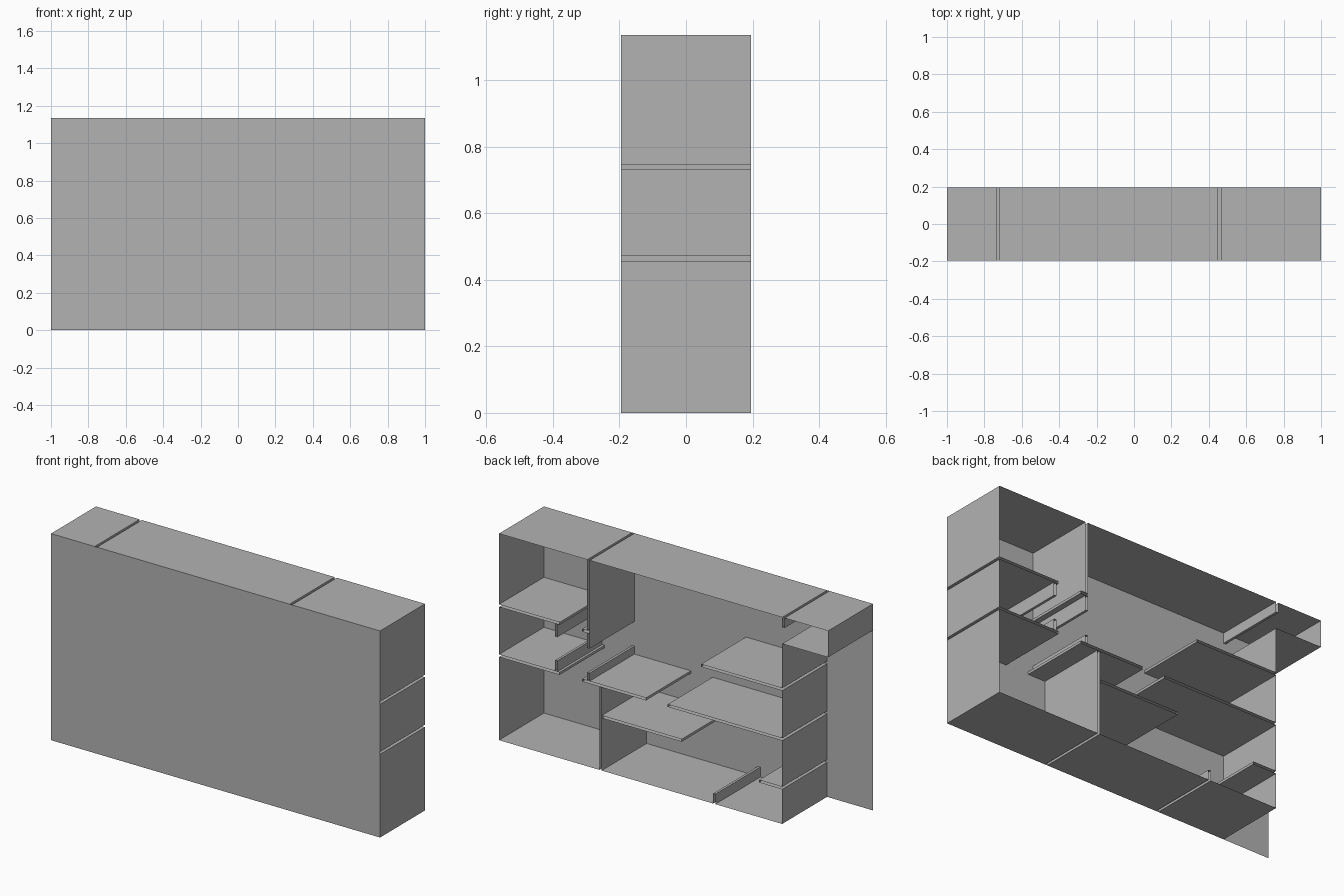
import bpy

cube = bpy.data.objects.get("Cube")
if cube:
    bpy.data.objects.remove(cube, do_unlink=True)

Y = 0.195      # half depth
TOP = 1.135
T = 0.014      # board thickness
LOW, HIGH = 0.457, 0.732   # undersides of the two shelf levels
END = -0.721   # outer wall on the right-hand side

grey = bpy.data.materials.new("plain grey")
grey.use_nodes = True
colour = (0.45, 0.45, 0.45, 1)
grey.diffuse_color = colour
grey.node_tree.nodes["Principled BSDF"].inputs["Base Color"].default_value = colour


def build(name, verts, faces):
    mesh = bpy.data.meshes.new(name)
    mesh.from_pydata(verts, [], faces)
    mesh.materials.append(grey)
    obj = bpy.data.objects.new(name, mesh)
    bpy.context.collection.objects.link(obj)


def strip(name, *lines):
    """Extrude open x-z lines through the depth."""
    verts, faces = [], []
    for line in lines:
        for i, (x, z) in enumerate(line):
            n = len(verts)
            verts += [(x, -Y, z), (x, Y, z)]
            if i:
                faces.append((n - 2, n - 1, n + 1, n))
    build(name, verts, faces)


def shelf(name, x0, x1, z, cap0=True, cap1=True):
    """Hollow board: two sheets joined by caps at the free ends."""
    lines = [[(x0, z), (x1, z)], [(x0, z + T), (x1, z + T)]]
    if cap0:
        lines.append([(x0, z), (x0, z + T)])
    if cap1:
        lines.append([(x1, z), (x1, z + T)])
    strip(name, *lines)


def divider(name, x, z0, z1, cap0=False, cap1=False):
    lines = [[(x, z0), (x, z1)], [(x + T, z0), (x + T, z1)]]
    if cap0:
        lines.append([(x, z0), (x + T, z0)])
    if cap1:
        lines.append([(x, z1), (x + T, z1)])
    strip(name, *lines)


# Full front sheet
build("front_panel", [(-1, -Y, 0), (1, -Y, 0), (1, -Y, TOP), (-1, -Y, TOP)], [(0, 1, 2, 3)])

# Outer shell, broken where the hollow boards meet it
strip("top_panel", [(1, TOP), (0.464, TOP)], [(0.45, TOP), (END, TOP)],
      [(END - T, TOP), (-1, TOP)])
strip("floor_panel", [(1, 0), (0.39, 0)], [(0.376, 0), (-0.301, 0)], [(-0.315, 0), (END, 0)])
strip("left_wall", [(1, 0), (1, LOW)], [(1, LOW + T), (1, HIGH)], [(1, HIGH + T), (1, TOP)])
strip("right_wall", [(END, 0), (END, 0.19)], [(END, 0.19 + T), (END, LOW)],
      [(END, LOW + T), (END, HIGH)], [(END, HIGH + T), (END, 0.99)])

# Raised side compartment
strip("side_box", [(-1, TOP), (-1, 0.99), (END, 0.99)])
divider("side_box_lintel", END - T, 1.08, TOP, cap0=True)

# Shelves
shelf("upper_left_shelf", 0.632, 1, HIGH, cap1=False)
shelf("lower_left_shelf", 0.632, 1, LOW, cap1=False)
shelf("upper_stub_shelf", 0.45, 0.495, HIGH)
shelf("middle_shelf", 0.107, 0.495, LOW)
shelf("upper_right_shelf", END, -0.228, HIGH, cap0=False)
shelf("lower_right_shelf", END, -0.025, LOW, cap0=False)
shelf("low_middle_shelf", -0.11, 0.376, 0.288, cap1=False)
shelf("low_corner_shelf", END, -0.58, 0.19, cap0=False)

# Upright dividers, with openings between the paired ones
divider("tall_divider", 0.45, HIGH + T, TOP)
divider("lower_divider", 0.376, 0, LOW)
divider("floor_sill", -0.315, 0, 0.055, cap1=True)
for name, x, sill, lintel in (("outer", 0.646, 0.53, 0.66), ("inner", 0.45, 0.515, 0.65)):
    divider(name + "_door_sill", x, LOW + T, sill, cap1=True)
    divider(name + "_door_lintel", x, lintel, HIGH, cap0=True)
